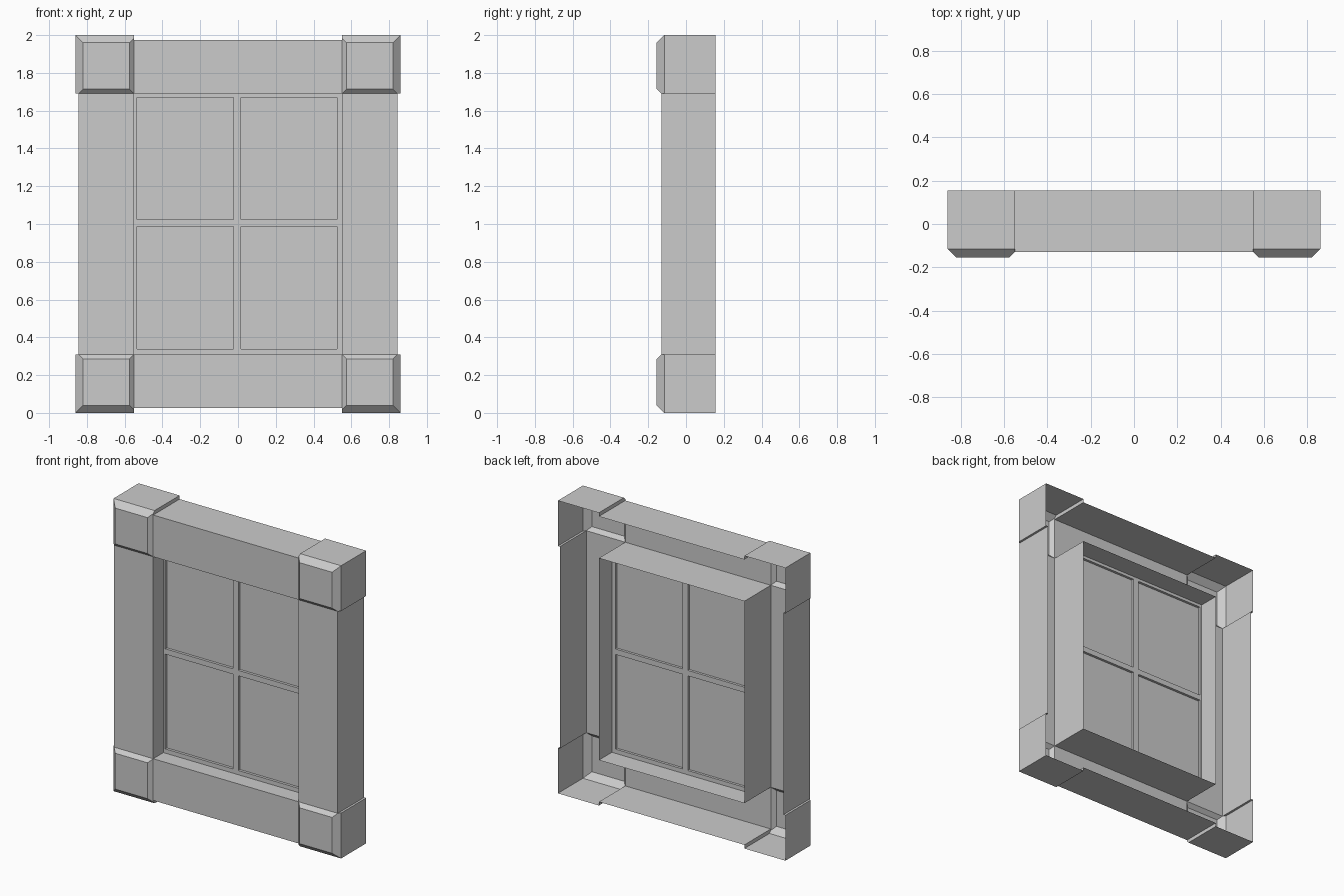
import bpy, bmesh
from mathutils import Vector, Matrix

if "Cube" in bpy.data.objects:
    bpy.data.objects.remove(bpy.data.objects["Cube"])

FRONT, BACK = -0.13, 0.155          # frame face and open rear edge
IX, OX = 0.55, 0.845                # stile inner / outer x
IZ, OZ = 0.69, 0.975                # rail inner / outer z, measured from mid height
BX, BZ, BY = 0.86, 1.0, -0.155      # corner block outer limits
CH = 0.04                           # corner block chamfer
MID = Matrix.Translation((0, 0, 1))


def finish(name, bm):
    bmesh.ops.recalc_face_normals(bm, faces=bm.faces)
    bm.transform(MID)
    me = bpy.data.meshes.new(name)
    bm.to_mesh(me)
    bm.free()
    ob = bpy.data.objects.new(name, me)
    bpy.context.collection.objects.link(ob)
    return ob


def box(bm, x0, x1, y0, y1, z0, z1):
    m = Matrix.Translation(((x0 + x1) / 2, (y0 + y1) / 2, (z0 + z1) / 2)) \
        @ Matrix.Diagonal((x1 - x0, y1 - y0, z1 - z0, 1))
    return bmesh.ops.create_cube(bm, size=1, matrix=m)


def channel(name, inner, outer, half, place):
    """U-shaped shell, open at the back, swept from -half to half."""
    bm = bmesh.new()
    profile = [(BACK, outer), (FRONT, outer), (FRONT, inner), (BACK, inner)]
    a, b = [[bm.verts.new(place(s, y, d)) for y, d in profile] for s in (-half, half)]
    for i in range(3):
        bm.faces.new((a[i], a[i + 1], b[i + 1], b[i]))
    return finish(name, bm)


def corner(name, sx, sz):
    """Hollow chamfered block, trimmed where the rail and stile join it."""
    bm = bmesh.new()
    box(bm, IX - 0.015, BX, BY, BACK, IZ - 0.015, BZ)
    edges = [e for e in bm.edges if all(v.co.y < 0 for v in e.verts)]
    bmesh.ops.bevel(bm, geom=edges, offset=CH, segments=1, affect='EDGES')
    rear = [f for f in bm.faces if f.calc_center_median().y > BACK - 0.001]
    bmesh.ops.delete(bm, geom=rear, context='FACES')
    for co, no in (((IX, 0, 0), (-1, 0, 0)), ((0, 0, IZ), (0, 0, -1))):
        bmesh.ops.bisect_plane(bm, geom=bm.verts[:] + bm.edges[:] + bm.faces[:],
                               plane_co=co, plane_no=no, clear_outer=True)
    # step faces where the block stands proud of rail and stile
    yc = BY + CH
    for start, lim, point in ((OZ, BZ, lambda d, y: (IX, y, d)),
                              (OX, BX, lambda d, y: (d, y, IZ))):
        ring = [(start, BACK), (lim, BACK), (lim, yc),
                (lim - (yc - FRONT), FRONT), (start, FRONT)]
        if abs(ring[3][0] - start) < 1e-4:
            ring.pop()
        bm.faces.new([bm.verts.new(point(d, y)) for d, y in ring])
    bmesh.ops.remove_doubles(bm, verts=bm.verts, dist=1e-4)
    bm.transform(Matrix.Diagonal((sx, 1, sz, 1)))
    return finish(name, bm)


# Rails, stiles and corner blocks
for s, label in ((1, "top"), (-1, "bottom")):
    channel(label + "_rail", s * IZ, s * OZ, IX, lambda t, y, d: (t, y, d))
for s, label in ((1, "right"), (-1, "left")):
    channel(label + "_stile", s * IX, s * OX, IZ, lambda t, y, d: (d, y, t))
    corner("top_corner_" + label, s, 1)
    corner("bottom_corner_" + label, s, -1)

# Window sash: border bars plus a crossing muntin
bm = bmesh.new()
Y0, Y1 = -0.02, 0.015
xs = [(-IX, -0.536), (-0.024, 0.017), (0.523, IX)]
zs = [(-IZ, -0.661), (-0.014, 0.023), (0.67, IZ)]
for x0, x1 in xs:
    box(bm, x0, x1, Y0, Y1, -IZ, IZ)
for z0, z1 in zs:
    for (_, x0), (x1, _) in zip(xs, xs[1:]):
        box(bm, x0, x1, Y0, Y1, z0, z1)
finish("sash_bars", bm)

# Glass panes
bm = bmesh.new()
for (_, x0), (x1, _) in zip(xs, xs[1:]):
    for (_, z0), (z1, _) in zip(zs, zs[1:]):
        bm.faces.new([bm.verts.new((x, -0.002, z))
                      for x, z in ((x0, z0), (x1, z0), (x1, z1), (x0, z1))])
finish("panes", bm)
